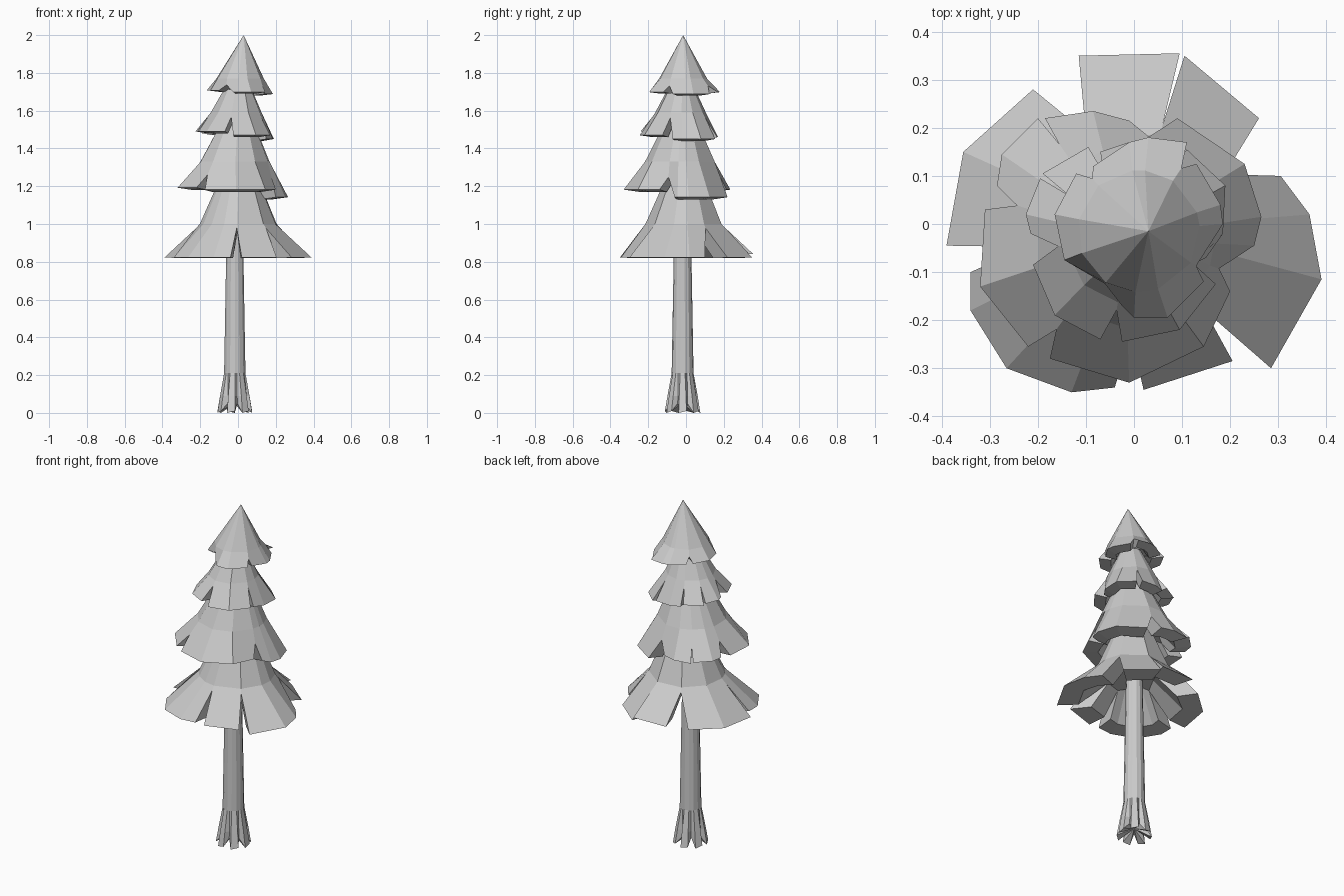
import bpy
import bmesh
import math
from mathutils import Vector

cube = bpy.data.objects.get("Cube")
if cube:
    bpy.data.objects.remove(cube, do_unlink=True)

grey = bpy.data.materials.new("plain_grey")
grey.use_nodes = True
colour = (0.6, 0.6, 0.6, 1)
grey.diffuse_color = colour
grey.node_tree.nodes["Principled BSDF"].inputs["Base Color"].default_value = colour


def finish(bm, name):
    """Turn a bmesh into a flat-shaded object."""
    bmesh.ops.recalc_face_normals(bm, faces=bm.faces[:])
    mesh = bpy.data.meshes.new(name)
    bm.to_mesh(mesh)
    bm.free()
    mesh.materials.append(grey)
    obj = bpy.data.objects.new(name, mesh)
    bpy.context.collection.objects.link(obj)
    return obj


def branch_tier(name, apex, centre, mid_r, mid_z, notch_drop, thick, lip, petals):
    """Cone whose lower skirt is split into thick drooping petals.
    Each petal is (rim height, rim points in hundredths, anticlockwise)."""
    bm = bmesh.new()
    mid = Vector((*centre, mid_z))
    tip = bm.verts.new(apex)
    rims = [[Vector((x / 100, y / 100, z)) for x, y in pts] for z, pts in petals]

    def heading(p):
        return Vector((p.x - mid.x, p.y - mid.y, 0)).normalized()

    def under_point(p):
        return bm.verts.new(p - heading(p) * thick * 0.8 - Vector((0, 0, 0.03)))

    def shoulder(p):
        return mid + heading(p) * mid_r

    # Neighbouring petals share a shoulder point and the notch below it
    notches = []
    for i, rim in enumerate(rims):
        between = (rims[i - 1][-1] + rim[0]) / 2
        top = shoulder(between)
        cut = top.lerp(between, notch_drop)
        notches.append((bm.verts.new(top), under_point(cut), bm.verts.new(cut)))

    under = []
    for i, rim in enumerate(rims):
        first, last = notches[i], notches[(i + 1) % len(rims)]
        ring = [first]
        for p in rim[1:-1]:
            ring.append((bm.verts.new(shoulder(p)), under_point(shoulder(p))))
        ring.append(last)
        under += [point[1] for point in ring[:-1]]
        edge = [(bm.verts.new(p + Vector((0, 0, lip))),
                 bm.verts.new(p - heading(p) * thick)) for p in rim]
        for j in range(len(rim) - 1):
            a, b = ring[j], ring[j + 1]
            (c, c_in), (d, d_in) = edge[j], edge[j + 1]
            bm.faces.new((a[0], b[0], tip))
            bm.faces.new((a[0], *a[2:], c, d, *b[2:], b[0]))
            bm.faces.new((c_in, d_in, d, c))
            bm.faces.new((a[1], b[1], d_in, c_in))
        for notch, (outer, inner) in ((first, edge[0]), (last, edge[-1])):
            bm.faces.new((notch[2], outer, inner, notch[1]))
    bm.faces.new(under)
    return finish(bm, name)


# Foliage tiers, lowest first
branch_tier("bottom_branches", (0.01, 0, 1.48), (0, -0.01), 0.205, 1.0, 0.12, 0.115, 0.002, [
    (0.82, [(28.5, -30), (39, -11.5), (36.5, 2), (30.5, 10)]),
    (0.82, [(26, 22), (10.5, 35)]),
    (0.84, [(9.5, 35.5), (-11.5, 35)]),
    (0.82, [(-21, 28), (-35.5, 15), (-39, -4.5)]),
    (0.82, [(-34, -10), (-34, -18), (-26.5, -30), (-13, -35), (-4, -34)]),
    (0.82, [(2, -34.5), (20.5, -28.5)]),
])
branch_tier("lower_middle_branches", (0.01, -0.02, 1.72), (-0.02, -0.03), 0.187, 1.33,
            0.45, 0.085, 0.012, [
    (1.13, [(20, -6), (25, -4.5), (26.5, 1.5), (23, 12.5), (9, 22)]),
    (1.17, [(-1, 21.5), (-8.5, 23.5), (-18.5, 22)]),
    (1.18, [(-20, 22), (-27.5, 14.5), (-28.5, 8)]),
    (1.18, [(-31, 3), (-32, -13), (-22, -25.5)]),
    (1.17, [(-17.5, -28), (-1, -33), (14.5, -25.5), (20, -14)]),
])
branch_tier("upper_middle_branches", (0.01, -0.02, 1.86), (-0.01, -0.03), 0.135, 1.59,
            0.2, 0.065, 0.01, [
    (1.44, [(15, -7), (18.5, -2), (19, 8), (11, 15.5)]),
    (1.45, [(8, 16.5), (-1, 17), (-7, 15)]),
    (1.47, [(-9.5, 16), (-19, 10.5)]),
    (1.48, [(-19.5, 9.5), (-22.5, 2), (-21.5, -2)]),
    (1.48, [(-21, -8.5), (-16.5, -19), (-7, -24)]),
    (1.46, [(-2.5, -24.5), (9.5, -22), (17, -12.5)]),
])
branch_tier("top_branches", (0.03, -0.015, 2), (0.01, -0.015), 0.127, 1.77,
            0.45, 0.065, 0.008, [
    (1.68, [(14, -7), (18.5, 0), (18, 4), (13, 12.5)]),
    (1.69, [(11, 17), (3, 18), (-1, 17), (-8.5, 12)]),
    (1.7, [(-12, 10.5), (-16.5, 2), (-14.5, -7.5), (-10, -8.5)]),
    (1.69, [(-2.5, -17), (0, -19.5), (7, -19.5), (14.5, -12)]),
])


# Seven-sided trunk with blunt splayed roots, hollowed underneath
def trunk(sides=7):
    bm = bmesh.new()
    levels = [(0, 0.094, 0.06), (0.09, 0.08, 0.058), (0.21, 0.058, 0.056), (1.1, 0.042, 0.041)]
    rings = []
    for z, root_r, valley_r in levels:
        ring = []
        for i in range(sides):
            for offset, r, lift in ((-0.25, root_r, 0), (0.25, root_r, 0.01), (0.5, valley_r, 0.05)):
                angle = math.tau * (i + offset) / sides
                ring.append(bm.verts.new((r * math.cos(angle) - 0.017, r * math.sin(angle) - 0.018,
                                          z + (lift if z == 0 else 0))))
        rings.append(ring)
    count = len(rings[0])
    for low, high in zip(rings, rings[1:]):
        for i in range(count):
            bm.faces.new((low[i - 1], low[i], high[i], high[i - 1]))
    hollow = bm.verts.new((-0.017, -0.018, 0.05))
    for i in range(count):
        bm.faces.new((rings[0][i], rings[0][i - 1], hollow))
    bm.faces.new(rings[-1])
    return finish(bm, "trunk")


trunk()
